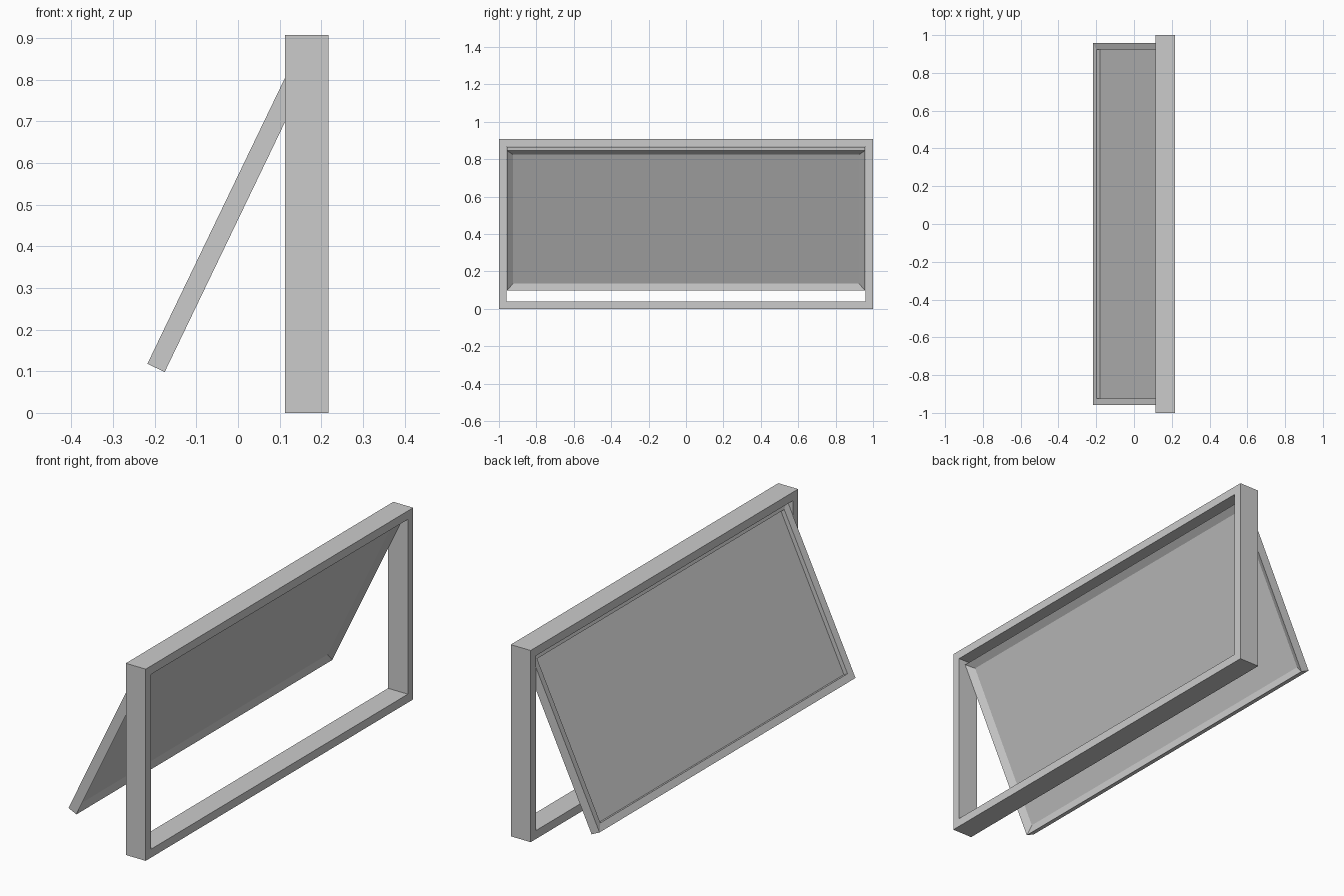
import bpy, bmesh
from math import radians
from mathutils import Matrix, Vector

if "Cube" in bpy.data.objects:
    bpy.data.objects.remove(bpy.data.objects["Cube"])


def finish(name, bm, matrix):
    bmesh.ops.recalc_face_normals(bm, faces=bm.faces)
    mesh = bpy.data.meshes.new(name)
    bm.to_mesh(mesh)
    bm.free()
    obj = bpy.data.objects.new(name, mesh)
    obj.matrix_world = matrix
    bpy.context.collection.objects.link(obj)
    return obj


def mitred_frame(name, half_width, height, profile, matrix):
    """Sweep a closed (inset, depth) profile around a rectangle in the y-z plane."""
    bm = bmesh.new()
    rings = []
    for inset, depth in profile:
        y, lo, hi = half_width - inset, inset, height - inset
        rings.append([bm.verts.new((depth, a, b))
                      for a, b in ((-y, lo), (y, lo), (y, hi), (-y, hi))])
    n = len(rings)
    for i in range(n):
        a, b = rings[i], rings[(i + 1) % n]
        for k in range(4):
            j = (k + 1) % 4
            bm.faces.new((a[k], a[j], b[j], b[k]))
    return finish(name, bm, matrix)


# Fixed outer frame
mitred_frame("outer_frame", 1.0, 0.907,
             [(0, 0), (0.04, 0), (0.04, 0.104), (0, 0.104)],
             Matrix.Translation((0.113, 0, 0)))

# Tilted sash, hung from the top of the frame
tilt = Matrix.Translation((-0.2175, 0, 0.118)) @ Matrix.Rotation(radians(25.7), 4, 'Y')
HALF, HEIGHT, RAIL, PANE = 0.957, 0.83, 0.033, 0.028
mitred_frame("sash_frame", HALF, HEIGHT,
             [(0, 0), (RAIL, 0.005), (RAIL, PANE), (0, 0.046)], tilt)

# Glass pane where the inner step meets the sloped bead
bm = bmesh.new()
bmesh.ops.create_cube(bm, size=1)
bmesh.ops.scale(bm, vec=Vector((0.002, 2 * (HALF - RAIL), HEIGHT - 2 * RAIL)), verts=bm.verts)
bmesh.ops.translate(bm, vec=Vector((PANE - 0.001, 0, HEIGHT / 2)), verts=bm.verts)
finish("glass_pane", bm, tilt)
